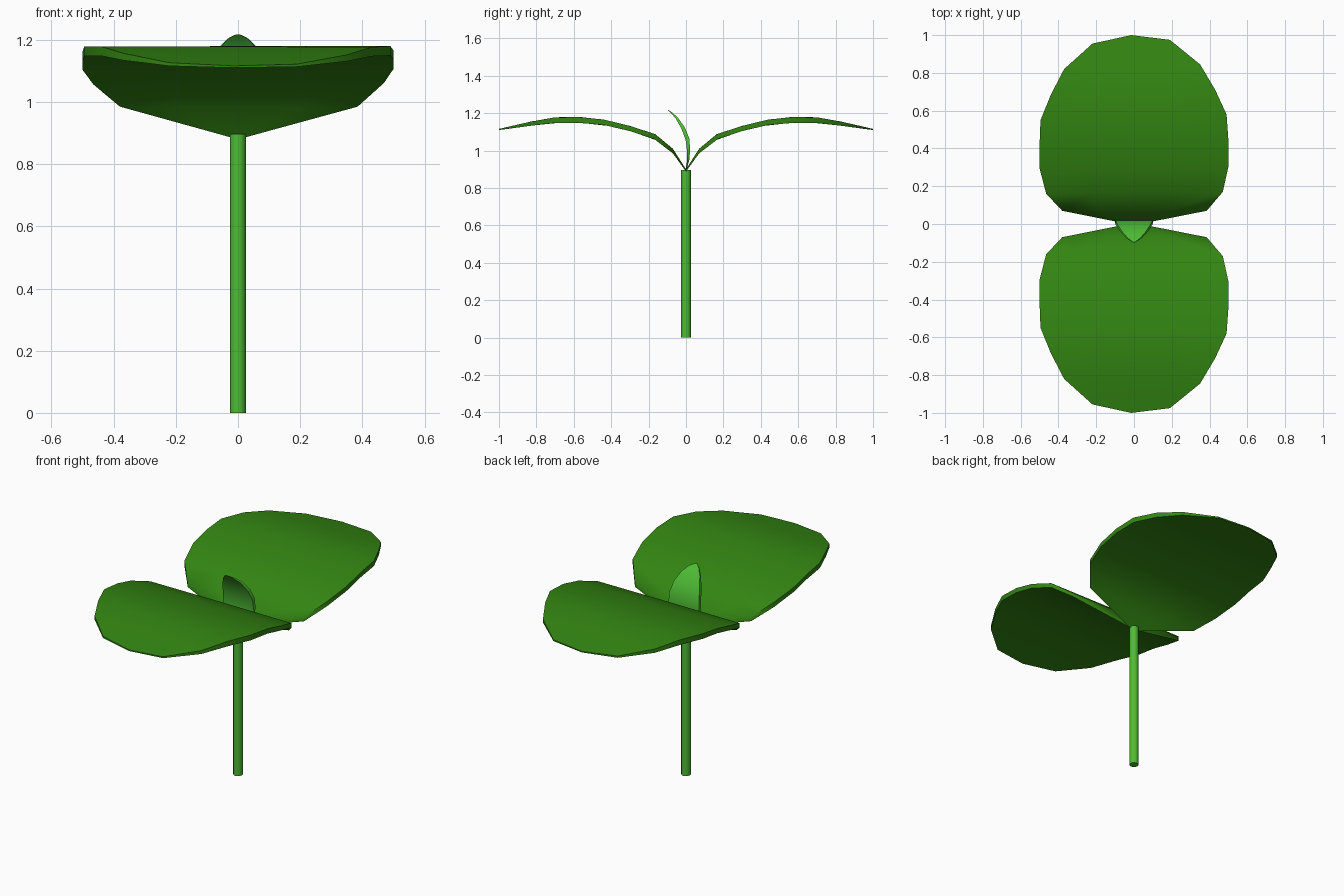
import bpy, bmesh, math

if "Cube" in bpy.data.objects:
    bpy.data.objects.remove(bpy.data.objects["Cube"])

def material(name, col):
    m = bpy.data.materials.new(name)
    m.diffuse_color = (*col, 1)
    m.use_nodes = True
    m.node_tree.nodes["Principled BSDF"].inputs["Base Color"].default_value = m.diffuse_color
    return m

leaf_green = material("leaf green", (0.033, 0.235, 0.006))
shoot_green = material("shoot green", (0.075, 0.50, 0.035))

def finish(bm, name, mat, angle):
    bmesh.ops.remove_doubles(bm, verts=bm.verts, dist=0.0005)
    bmesh.ops.recalc_face_normals(bm, faces=bm.faces)
    me = bpy.data.meshes.new(name)
    bm.to_mesh(me)
    bm.free()
    ob = bpy.data.objects.new(name, me)
    bpy.context.collection.objects.link(ob)
    me.materials.append(mat)
    bpy.ops.object.select_all(action='DESELECT')
    ob.select_set(True)
    bpy.context.view_layer.objects.active = ob
    bpy.ops.object.shade_smooth_by_angle(angle=math.radians(angle))
    return ob

def blade(name, mat, top, bottom):
    """Closed sheet from two matching grids of points."""
    bm = bmesh.new()
    n, k = len(top), len(top[0])
    a = [[bm.verts.new(p) for p in row] for row in top]
    b = [[bm.verts.new(p) for p in row] for row in bottom]
    for i in range(n - 1):
        for j in range(k - 1):
            bm.faces.new((a[i][j], a[i][j+1], a[i+1][j+1], a[i+1][j]))
            bm.faces.new((b[i][j], b[i+1][j], b[i+1][j+1], b[i][j+1]))
        for j in (0, k - 1):
            bm.faces.new((a[i][j], a[i+1][j], b[i+1][j], b[i][j]))
    for i in (0, n - 1):
        for j in range(k - 1):
            bm.faces.new((a[i][j], a[i][j+1], b[i][j+1], b[i][j]))
    return finish(bm, name, mat, 40)

def interp(table, y, c):
    for p, q in zip(table, table[1:]):
        if y <= q[0]:
            return p[c] + (q[c] - p[c]) * (y - p[0]) / (q[0] - p[0])
    return table[-1][c]

# Leaf: arched side profile (distance out, top height, bottom height)
arch = [(0, 0.90, 0.888), (0.07, 1.01, 0.985), (0.165, 1.088, 0.06 + 1.0),
        (0.30, 1.132, 1.105), (0.44, 1.166, 1.137), (0.57, 1.18, 1.149),
        (0.70, 1.178, 1.148), (0.83, 1.155, 1.133), (0.96, 1.125, 1.115),
        (1.0, 1.116, 1.11)]
# Outline rows: left x, left y, right x, right y
rows = [(-0.03, 0, 0.03, 0), (-0.38, 0.07, 0.385, 0.07),
        (-0.465, 0.16, 0.47, 0.17), (-0.50, 0.295, 0.50, 0.305),
        (-0.495, 0.55, 0.49, 0.58), (-0.44, 0.685, 0.43, 0.71),
        (-0.37, 0.82, 0.35, 0.845), (-0.22, 0.955, 0.19, 0.975),
        (-0.015, 1.0, -0.015, 1.0)]
rows.insert(4, (-0.50, 0.42, 0.50, 0.44))

def leaf(name, side):
    grids = []
    for c in (1, 2):
        g = []
        for xl, yl, xr, yr in rows:
            row = []
            for j in range(5):
                t = j / 4
                y = yl + (yr - yl) * t
                row.append((xl + (xr - xl) * t, side * y, interp(arch, y, c)))
            g.append(row)
        grids.append(g)
    blade(name, leaf_green, *grids)

leaf("back_leaf", 1)
leaf("front_leaf", -1)

# Young shoot: half width, y, z, thickness up the curve
spine = [(0.02, 0.0, 0.895, 0.006), (0.085, 0.012, 0.95, 0.012),
         (0.10, 0.014, 1.0, 0.016), (0.098, 0.008, 1.06, 0.02),
         (0.085, -0.015, 1.12, 0.018), (0.06, -0.05, 1.175, 0.012),
         (0.03, -0.08, 1.205, 0.006), (0.006, -0.096, 1.217, 0.002)]
cols = (-1, -0.5, 0, 0.5, 1)
faces = [[[(w * t, y + s * d / 2, z + s * d * 0.2) for t in cols]
          for w, y, z, d in spine] for s in (1, -1)]
blade("young_shoot", shoot_green, *faces)

# Stem
bm = bmesh.new()
bmesh.ops.create_cone(bm, cap_ends=True, segments=12, radius1=0.026,
                      radius2=0.026, depth=0.897)
bmesh.ops.translate(bm, verts=bm.verts, vec=(0, 0, 0.4485))
finish(bm, "stem", shoot_green, 40)
